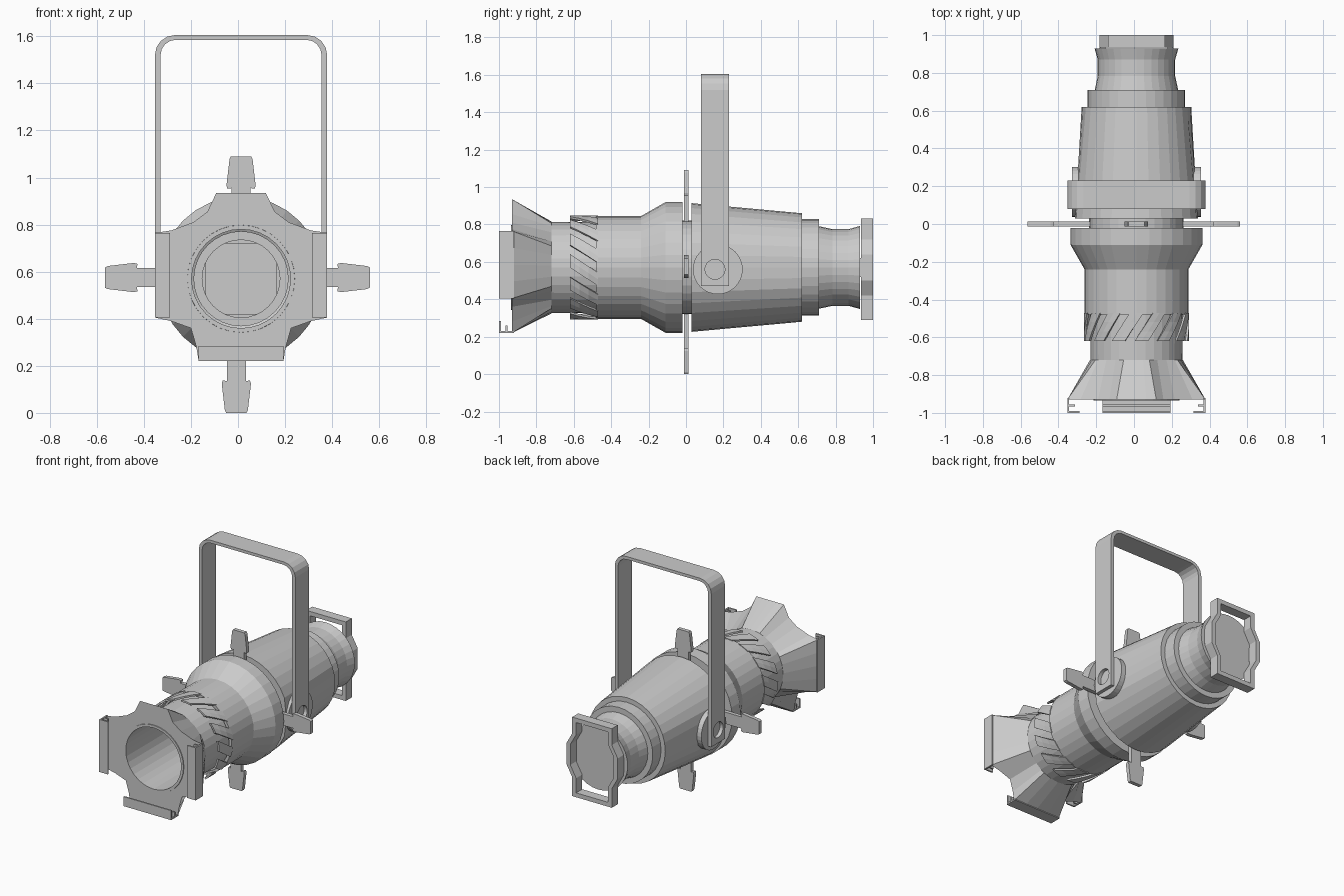
import bpy, bmesh, math
from mathutils import Vector

if "Cube" in bpy.data.objects:
    bpy.data.objects.remove(bpy.data.objects["Cube"])

CX, CZ = 0.013, 0.57      # optical axis, running along y
SEG = 32


def loft(name, loops, cyclic=False, caps=True):
    """Bridge equal-length point loops into a mesh object."""
    bm = bmesh.new()
    rows = [[bm.verts.new(p) for p in lp] for lp in loops]
    n = len(rows[0])
    last = len(rows) if cyclic else len(rows) - 1
    for i in range(last):
        a, b = rows[i], rows[(i + 1) % len(rows)]
        for j in range(n):
            k = (j + 1) % n
            bm.faces.new((a[j], a[k], b[k], b[j]))
    if caps and not cyclic:
        bm.faces.new(rows[0])
        bm.faces.new(rows[-1])
    bmesh.ops.recalc_face_normals(bm, faces=bm.faces)
    me = bpy.data.meshes.new(name)
    bm.to_mesh(me)
    bm.free()
    ob = bpy.data.objects.new(name, me)
    bpy.context.collection.objects.link(ob)
    return ob


def at(pts, y):
    """Place 2D points, relative to the axis, in the plane at depth y."""
    return [(CX + u, y, CZ + v) for u, v in pts]


def circle(r, n=SEG):
    return [(r * math.cos(2 * math.pi * i / n), r * math.sin(2 * math.pi * i / n))
            for i in range(n)]


def lathe(name, profile, cyclic=True):
    return loft(name, [at(circle(r), y) for y, r in profile], cyclic)


def prism(name, pts, y0, y1):
    return loft(name, [at(pts, y0), at(pts, y1)])


def mirrored(half):
    return half + [(-u, v) for u, v in reversed(half)]


def x_disc(name, x0, x1, r, y, z):
    return loft(name, [[(x, y + a, z + b) for a, b in circle(r)] for x in (x0, x1)])


# Rear lamp housing, flattened at the sides where the yoke pivots
rear = lathe("lamp_housing", [
    (0.90, 0.18), (0.62, 0.24), (0.10, 0.31), (0.03, 0.24), (0.03, 0.344),
    (0.62, 0.29), (0.62, 0.258), (0.71, 0.258), (0.71, 0.205),
    (0.87, 0.205), (0.93, 0.222)], cyclic=False)
for v in rear.data.vertices:
    v.co.x = CX + max(-0.325, min(0.325, v.co.x - CX))

# Gate ring between the housings
lathe("gate_ring", [(-0.025, 0.25), (0.035, 0.25), (0.035, 0.165), (-0.025, 0.165)])

# Front housing and the inner lens tube
lathe("front_housing", [
    (-0.48, 0.275), (-0.24, 0.275), (-0.11, 0.349), (-0.02, 0.349),
    (-0.02, 0.20), (-0.04, 0.20), (-0.10, 0.31), (-0.24, 0.255), (-0.48, 0.255)])
lathe("lens_tube", [
    (-0.935, 0.228), (-0.72, 0.243), (-0.40, 0.246), (-0.40, 0.21), (-0.935, 0.21)])

# Slanted cooling louvres around the lens tube
N_FINS = 14
for i in range(N_FINS):
    a0 = 2 * math.pi * i / N_FINS
    rows = []
    for k in range(4):
        t = k / 3
        y = -0.62 + 0.15 * t
        ring = []
        for r, order in ((0.279, (0, 0.13, 0.26)), (0.267, (0.26, 0.13, 0))):
            for da in order:
                a = a0 + da - 0.36 * t
                ring.append((r * math.cos(a), r * math.sin(a)))
        rows.append(at(ring, y))
    loft("louvre_%02d" % i, rows)

# Flared accessory holder: round tube opening out to a cross-shaped face
cross = mirrored([(0.105, 0.365), (0.143, 0.285), (0.203, 0.24), (0.297, 0.205),
                  (0.366, 0.195), (0.366, -0.165), (0.297, -0.18), (0.213, -0.21),
                  (0.19, -0.29), (0.18, -0.35)])
outline = []
for p, q in zip(cross, cross[1:] + cross[:1]):
    p, q = Vector(p), Vector(q)
    parts = 4 if (q - p).length > 0.15 else 1
    outline += [tuple(p.lerp(q, k / parts)) for k in range(parts)]


def same_angles(r):
    return [tuple(Vector(p).normalized() * r) for p in outline]


loft("accessory_holder", [at(same_angles(0.246), -0.72), at(outline, -0.93),
                          at(same_angles(0.228), -0.93)], cyclic=True)

# Frame channels on the left, right and bottom of the holder
rail = [(0, -0.92), (0, -1.0), (-0.065, -1.0), (-0.065, -0.99), (-0.01, -0.99),
        (-0.01, -0.965), (-0.04, -0.965), (-0.04, -0.955), (-0.01, -0.955), (-0.01, -0.92)]
for name, s in (("left", -1), ("right", 1)):
    loft("frame_channel_" + name,
         [[(CX + s * (0.366 + d), y, CZ + w) for d, y in rail] for w in (-0.165, 0.195)])
loft("frame_channel_bottom",
     [[(CX + w, y, CZ - 0.35 - d) for d, y in rail] for w in (-0.18, 0.18)])

# Four shutter blades with flared grips
for name, deg, tip, off in (("top", 90, 0.52, 0), ("bottom", 270, 0.57, -0.02),
                            ("left", 180, 0.578, 0.005), ("right", 0, 0.547, 0.005)):
    g = tip - 0.135
    half = [(0.15, 0.10), (0.23, 0.09), (0.23, 0.04), (g, 0.04), (g - 0.003, 0.058),
            (g + 0.012, 0.062), (tip - 0.012, 0.049), (tip, 0.043)]
    shape = half + [(u, -v) for u, v in reversed(half)]
    c, s = round(math.cos(math.radians(deg))), round(math.sin(math.radians(deg)))
    pts = [(u * c - v * s + off * abs(s), u * s + v * c + off * abs(c)) for u, v in shape]
    prism("shutter_" + name, pts, -0.012, 0.014)


# Hanging yoke: an inverted U with rounded corners and pivot holes
def u_path(w, top, r):
    arc = [(w - r + r * math.cos(a), top - r + r * math.sin(a))
           for a in (math.pi / 8 * k for k in range(5))]
    return [(w, -0.10)] + arc + [(-u, v) for u, v in reversed(arc)] + [(-w, -0.10)]


yoke = prism("yoke", u_path(0.366, 1.035, 0.085) + u_path(0.342, 1.015, 0.065)[::-1],
             0.08, 0.23)
cutter = x_disc("pivot_cutter", -1, 1, 0.053, 0.155, 0.56)
cutter.hide_render = True
mod = yoke.modifiers.new("pivot_holes", 'BOOLEAN')
mod.operation = 'DIFFERENCE'
mod.object = cutter
mod.solver = 'EXACT'
bpy.context.view_layer.objects.active = yoke
bpy.ops.object.modifier_apply(modifier=mod.name)
bpy.data.objects.remove(cutter)

# Pivot discs between the housing and the yoke arms
for name, s in (("left", -1), ("right", 1)):
    x_disc("pivot_disc_" + name, CX + s * 0.28, CX + s * 0.341, 0.133, 0.17, 0.56)


# Rear grip frame, bulging around the end of the housing
def grip(o):
    half = [(0.15 - o, 0.262 - o), (0.15 - o, 0.15), (0.195 - o, 0.07), (0.195 - o, -0.07),
            (0.15 - o, -0.15), (0.15 - o, -0.28 + o)]
    return mirrored(half)


loft("rear_grip", [at(grip(0), 0.935), at(grip(0), 1.0),
                   at(grip(0.03), 1.0), at(grip(0.03), 0.935)], cyclic=True)

# Small lugs joining the grip to the housing
for s in (-1, 1):
    x0, x1 = sorted((s * 0.165, s * 0.195))
    prism("grip_lug", [(x0, -0.05), (x1, -0.05), (x1, 0.05), (x0, 0.05)], 0.91, 0.94)
